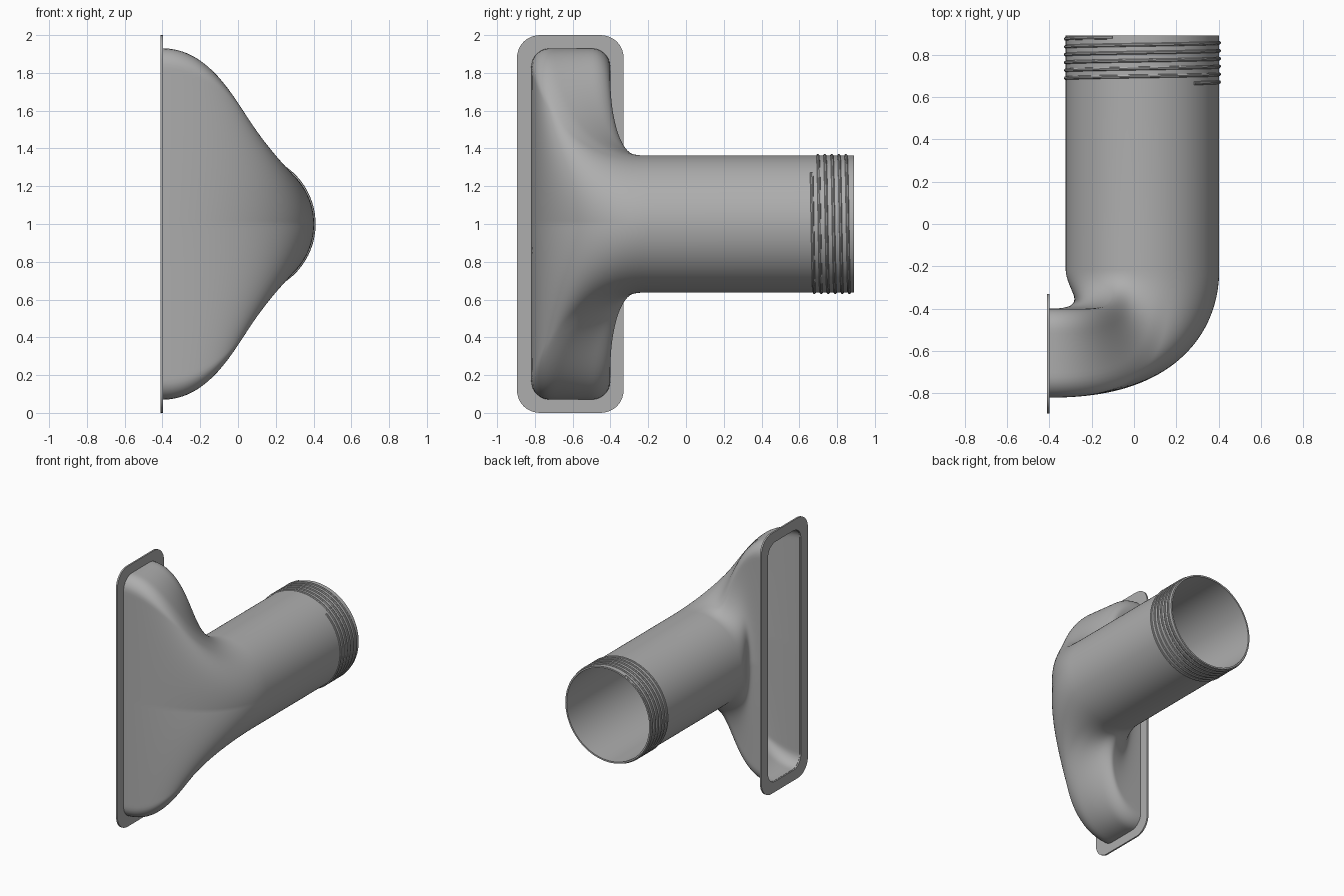
import bpy, bmesh, math
from mathutils import Vector

cube = bpy.data.objects.get("Cube")
if cube:
    bpy.data.objects.remove(cube, do_unlink=True)

N = 192                       # points around every section
PIPE_R, PIPE_X, PIPE_Z = 0.3625, 0.04, 1.0
BEND_END, PIPE_END = -0.215, 0.89
MOUTH_X, WALL = -0.40, 0.012

grey = bpy.data.materials.new("plain grey")
grey.use_nodes = True
grey.diffuse_color = (0.42, 0.42, 0.42, 1)
grey.node_tree.nodes["Principled BSDF"].inputs["Base Color"].default_value = (0.42, 0.42, 0.42, 1)


def rounded_rect(hu, hv, r):
    """Evenly spaced points on a rounded rectangle, from (hu, 0) upwards."""
    line = [Vector((hu, 0))]
    for k, (su, sv) in enumerate(((1, 1), (-1, 1), (-1, -1), (1, -1))):
        for i in range(13):
            a = math.pi / 2 * (k + i / 12)
            line.append(Vector((su * (hu - r) + r * math.cos(a), sv * (hv - r) + r * math.sin(a))))
    line.append(line[0].copy())
    total = sum((b - a).length for a, b in zip(line, line[1:]))
    pts, seg, done = [], 0, 0.0
    for i in range(N):
        want = total * i / N
        while done + (line[seg + 1] - line[seg]).length < want:
            done += (line[seg + 1] - line[seg]).length
            seg += 1
        step = line[seg + 1] - line[seg]
        pts.append(line[seg] + step * ((want - done) / step.length))
    return pts


def finish(obj):
    obj.data.materials.clear()
    obj.data.materials.append(grey)
    bpy.ops.object.select_all(action="DESELECT")
    obj.select_set(True)
    bpy.context.view_layer.objects.active = obj
    bpy.ops.object.shade_smooth_by_angle(angle=math.radians(35))


def skin(name, rings, thickness):
    """Join successive rings with quads and give the sheet a thickness."""
    bm = bmesh.new()
    loops = [[bm.verts.new(p) for p in ring] for ring in rings]
    for a, b in zip(loops, loops[1:]):
        for j in range(N):
            k = (j + 1) % N
            bm.faces.new((a[j], b[j], b[k], a[k]))
    mesh = bpy.data.meshes.new(name)
    bm.to_mesh(mesh)
    bm.free()
    obj = bpy.data.objects.new(name, mesh)
    bpy.context.collection.objects.link(obj)
    mod = obj.modifiers.new("wall", "SOLIDIFY")
    mod.thickness, mod.offset = thickness, -1
    bpy.context.view_layer.objects.active = obj
    obj.select_set(True)
    bpy.ops.object.modifier_apply(modifier="wall")
    finish(obj)


# Elbow: tall rounded slot flowing into a round pipe, then the straight pipe
starts = [Vector((MOUTH_X, -0.61 - p.x, 1 + p.y)) for p in rounded_rect(0.21, 0.93, 0.1)]
angles = [2 * math.pi * j / N for j in range(N)]
ends = [Vector((PIPE_X + PIPE_R * math.cos(a), BEND_END, PIPE_Z + PIPE_R * math.sin(a))) for a in angles]
STEPS = 40
rings = []
for i in range(STEPS + 1):
    t = i / STEPS
    ring = []
    for a, p, q in zip(angles, starts, ends):
        d = q - p
        p1 = p + Vector((0.18 + 0.37 * d.x, 0, 0))
        p2 = q - Vector((0, 0.683 * d.y - 0.03 + 0.12 * abs(math.sin(a)), 0))
        ring.append(p * (1 - t) ** 3 + p1 * 3 * t * (1 - t) ** 2 + p2 * 3 * t * t * (1 - t) + q * t ** 3)
    rings.append(ring)
rings.append([Vector((q.x, PIPE_END, q.z)) for q in ends])
skin("elbow_pipe", rings, WALL)

# Flat mounting flange around the slot
outer = [Vector((MOUTH_X + 0.002, -0.6125 - p.x, 1 + p.y)) for p in rounded_rect(0.2825, 1.0, 0.12)]
inner = [Vector((MOUTH_X + 0.002, -0.61 - p.x, 1 + p.y)) for p in rounded_rect(0.2, 0.92, 0.09)]
skin("mounting_flange", [outer, inner], WALL)

# Helical thread bead near the open end
TURNS, PER_TURN = 5.82, 72
count = int(TURNS * PER_TURN)
curve = bpy.data.curves.new("thread_path", "CURVE")
curve.dimensions = "3D"
curve.bevel_depth, curve.bevel_resolution, curve.use_fill_caps = 0.0085, 2, True
spline = curve.splines.new("POLY")
spline.points.add(count)
for i, pt in enumerate(spline.points):
    a = math.radians(48) - 2 * math.pi * TURNS * i / count
    pt.co = (PIPE_X + PIPE_R * math.cos(a), 0.665 + 0.216 * i / count, PIPE_Z + PIPE_R * math.sin(a), 1)
path = bpy.data.objects.new("thread_path", curve)
bpy.context.collection.objects.link(path)
bpy.context.view_layer.update()
mesh = bpy.data.meshes.new_from_object(path.evaluated_get(bpy.context.evaluated_depsgraph_get()))
bpy.data.objects.remove(path, do_unlink=True)
thread = bpy.data.objects.new("screw_thread", mesh)
bpy.context.collection.objects.link(thread)
finish(thread)
